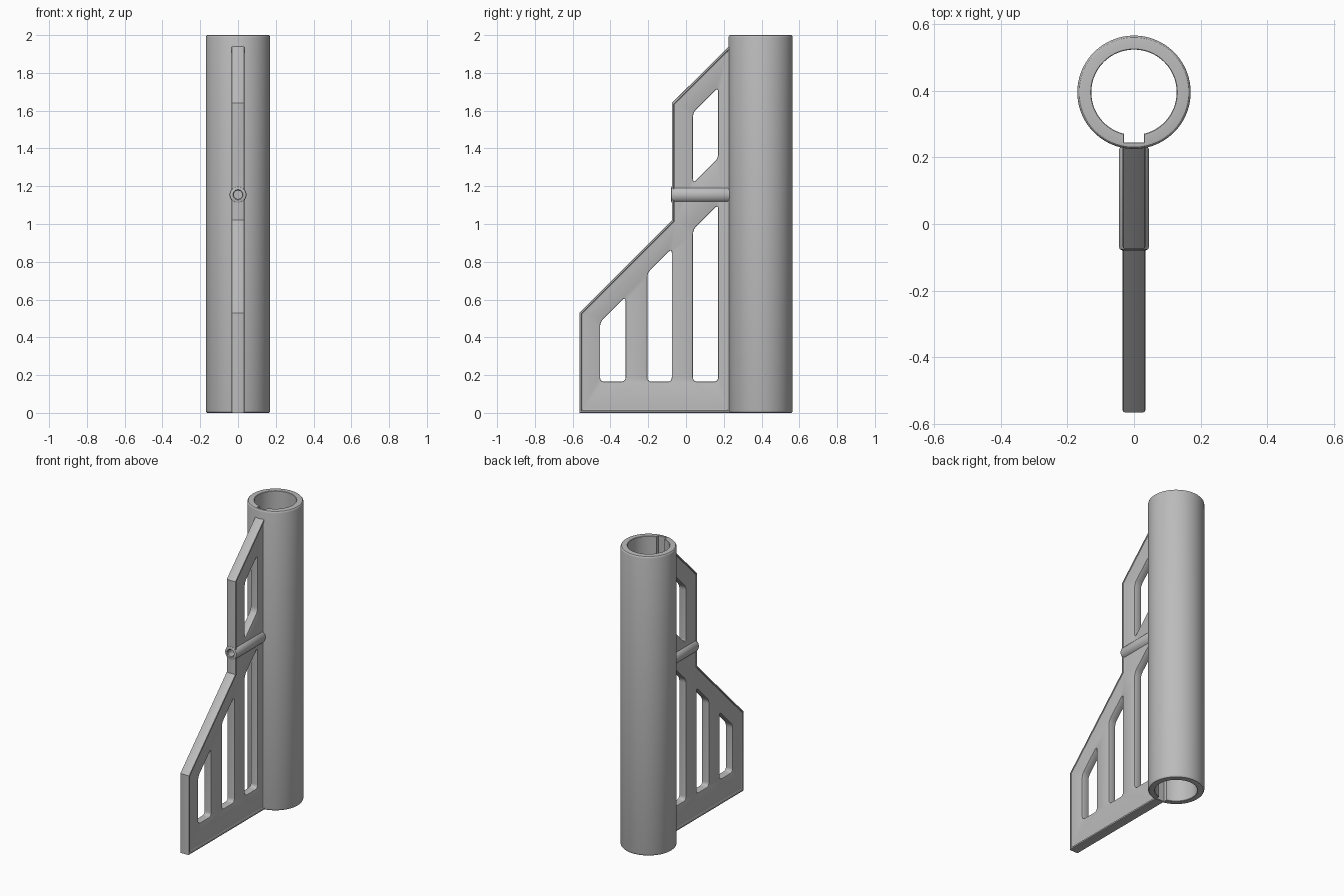
import bpy, bmesh
from math import sin, cos, pi, asin
from mathutils import Vector

if "Cube" in bpy.data.objects:
    bpy.data.objects.remove(bpy.data.objects["Cube"])

grey = bpy.data.materials.new("plain_grey")
grey.use_nodes = True
grey.diffuse_color = (0.5, 0.5, 0.5, 1)
grey.node_tree.nodes["Principled BSDF"].inputs["Base Color"].default_value = (0.5, 0.5, 0.5, 1)


def finish(name, bm):
    bmesh.ops.recalc_face_normals(bm, faces=bm.faces[:])
    mesh = bpy.data.meshes.new(name)
    bm.to_mesh(mesh)
    bm.free()
    mesh.materials.append(grey)
    ob = bpy.data.objects.new(name, mesh)
    bpy.context.collection.objects.link(ob)
    return ob


def smooth(ob):
    bpy.ops.object.select_all(action='DESELECT')
    ob.select_set(True)
    bpy.context.view_layer.objects.active = ob
    bpy.ops.object.shade_smooth_by_angle(angle=pi / 6)


def circle(r, n, start=0.0, end=2 * pi):
    return [Vector((r * cos(start + (end - start) * i / n),
                    r * sin(start + (end - start) * i / n))) for i in range(n)]


def rounded(points, t, steps=5):
    """Replace each corner by a short curve starting t away from it."""
    out = []
    for i, p in enumerate(points):
        a = p + (points[i - 1] - p).normalized() * t
        c = p + (points[(i + 1) % len(points)] - p).normalized() * t
        for k in range(steps + 1):
            s = k / steps
            out.append(a * (1 - s) ** 2 + p * 2 * s * (1 - s) + c * s * s)
    return out


def offset(points, d):
    """Move a loop d to the left of its direction."""
    out = []
    for i, p in enumerate(points):
        e1 = (p - points[i - 1]).normalized()
        e2 = (points[(i + 1) % len(points)] - p).normalized()
        n1, n2 = Vector((-e1.y, e1.x)), Vector((-e2.y, e2.x))
        out.append(p + (n1 + n2) * (d / (1 + n1.dot(n2))))
    return out


def slab(name, loops, place):
    """Symmetric slab: each loop has an edge profile of (half height, inset)."""
    bm = bmesh.new()
    caps = {1: [], -1: []}
    for points, profile in loops:
        layers = [(-h, d) for h, d in reversed(profile)] + list(profile)
        rings = [[bm.verts.new(place(q.x, q.y, h)) for q in offset(points, d)]
                 for h, d in layers]
        n = len(points)
        for lo, hi in zip(rings, rings[1:]):
            for i in range(n):
                j = (i + 1) % n
                bm.faces.new((lo[i], lo[j], hi[j], hi[i]))
        for side, ring in ((-1, rings[0]), (1, rings[-1])):
            caps[side] += [bm.edges.get((ring[i], ring[(i + 1) % n])) for i in range(n)]
    axis = Vector(place(0, 0, 1)) - Vector(place(0, 0, 0))
    for side, edges in caps.items():
        bmesh.ops.triangle_fill(bm, use_beauty=True, edges=edges, normal=axis * side)
    return finish(name, bm)


# Tube with a keyway slot along the front of its bore
TUBE_Y, BORE, SLOT = 0.395, 0.128, 0.03
half = asin(SLOT / BORE)
bore = circle(BORE, 90, -pi / 2 + half, 1.5 * pi - half)
bore += [Vector((-SLOT, -bore[0].y * -1)), Vector((-SLOT, -0.15)), Vector((SLOT, -0.15))]
tube = slab("tube", [
    (circle(0.17, 96), [(0.988, 0), (0.995, 0.002), (0.999, 0.006), (1, 0.01)]),
    (bore[::-1], [(0.998, 0), (1, 0.002)]),
], lambda u, v, h: (u, v + TUBE_Y, h + 1))

# Fin: raised lip around the outline, recessed panel, rounded windows
outline = [Vector(p) for p in ((-0.565, 0), (0.236, 0), (0.236, 1.95),
                               (-0.075, 1.64), (-0.075, 1.02), (-0.565, 0.53))]
lip = [(0.028, 0), (0.032, 0.002), (0.034, 0.006), (0.034, 0.01),
       (0.029, 0.012), (0.026, 0.017)]
sill = [(0.021, 0), (0.0245, 0.0015), (0.026, 0.005)]
loops = [(outline, lip)]
# Each window: left, right, bottom left, bottom right, top left
for y0, y1, b0, b1, top in ((-0.455, -0.32, 0.165, 0.165, 0.48),
                            (-0.205, -0.075, 0.165, 0.165, 0.74),
                            (0.037, 0.17, 0.165, 0.165, 0.97),
                            (0.037, 0.17, 1.215, 1.348, 1.59)):
    corners = [Vector(p) for p in ((y0, b0), (y1, b1), (y1, top + y1 - y0), (y0, top))]
    loops.append((rounded(corners, 0.025)[::-1], sill))
fin = slab("fin", loops, lambda u, v, h: (h, u, v))

# Screw boss across the fin
BOSS_Z = 1.155
boss_mid, boss_half = 0.077, 0.156
boss = slab("screw_boss", [
    (circle(0.045, 40), [(boss_half - 0.01, 0), (boss_half - 0.003, 0.003), (boss_half, 0.01)]),
    (circle(0.022, 40)[::-1], [(boss_half - 0.006, 0), (boss_half, 0.005)]),
], lambda u, v, h: (u, boss_mid - h, v + BOSS_Z))

# Screw hole bored through the fin and the tube wall
cutter = slab("hole_cutter", [(circle(0.0222, 40), [(0.2, 0)])],
              lambda u, v, h: (u, boss_mid - h, v + BOSS_Z))
cutter.hide_render = True
for ob in (tube, fin):
    mod = ob.modifiers.new("screw_hole", 'BOOLEAN')
    mod.operation = 'DIFFERENCE'
    mod.solver = 'EXACT'
    mod.object = cutter
    bpy.context.view_layer.objects.active = ob
    bpy.ops.object.modifier_apply(modifier=mod.name)
bpy.data.objects.remove(cutter)

for ob in (tube, fin, boss):
    smooth(ob)
